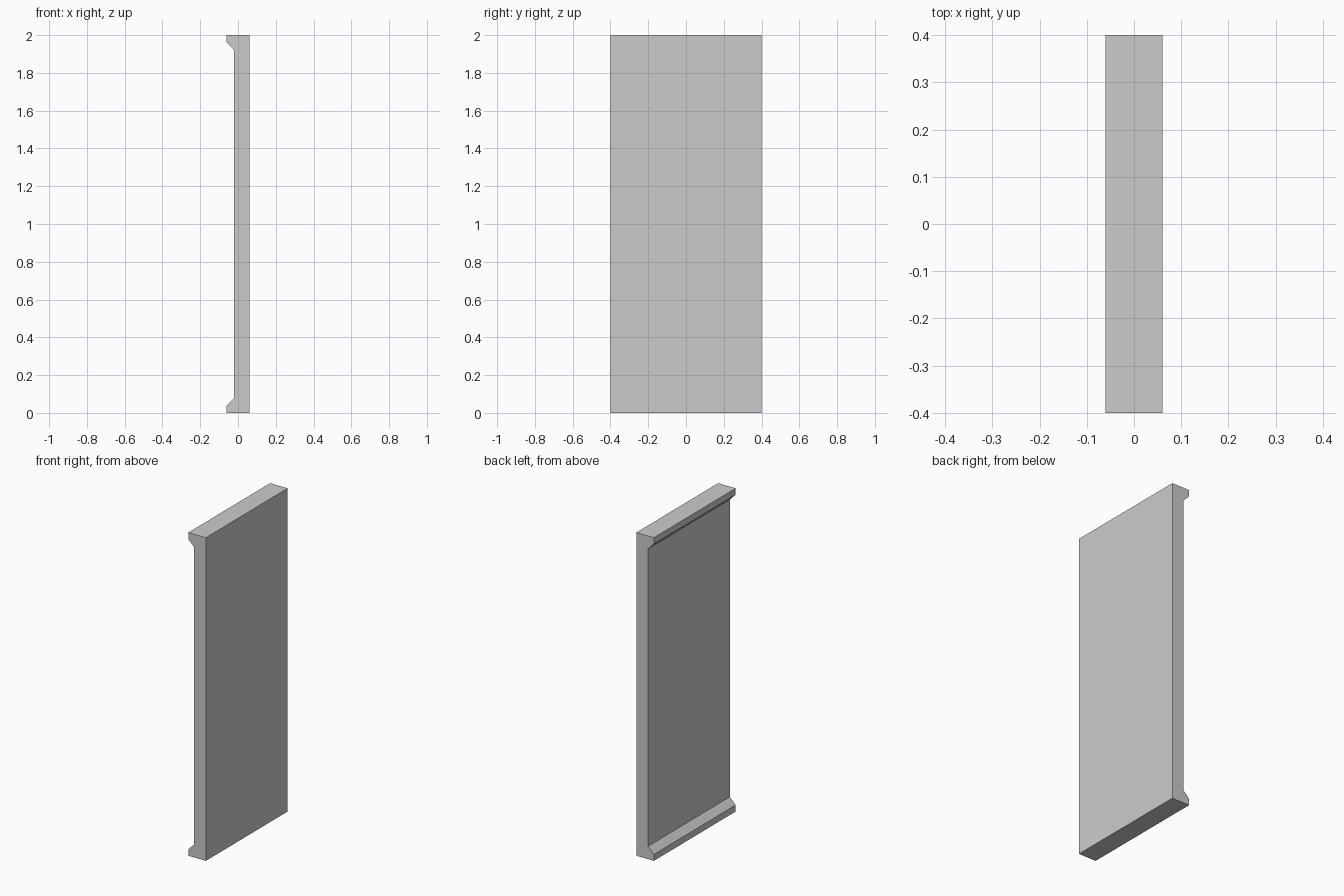
import bpy, bmesh
from mathutils import Vector

if "Cube" in bpy.data.objects:
    bpy.data.objects.remove(bpy.data.objects["Cube"])

HEIGHT, HALF_DEPTH = 2.0, 0.4

# Lower half of the panel profile (x, z): flat face, foot lip, chamfer
lower = [(0.06, 0.0), (-0.06, 0.0), (-0.06, 0.04), (-0.02, 0.08)]
# Mirror it upward for the matching top lip
profile = lower + [(x, HEIGHT - z) for x, z in reversed(lower)]

# Extrude the profile along y
bm = bmesh.new()
face = bm.faces.new([bm.verts.new((x, -HALF_DEPTH, z)) for x, z in profile])
ext = bmesh.ops.extrude_face_region(bm, geom=[face])
verts = [g for g in ext["geom"] if isinstance(g, bmesh.types.BMVert)]
bmesh.ops.translate(bm, verts=verts, vec=Vector((0, 2 * HALF_DEPTH, 0)))
bmesh.ops.recalc_face_normals(bm, faces=bm.faces)

mesh = bpy.data.meshes.new("lipped_wall_panel")
bm.to_mesh(mesh)
bm.free()
panel = bpy.data.objects.new("lipped_wall_panel", mesh)
bpy.context.collection.objects.link(panel)
